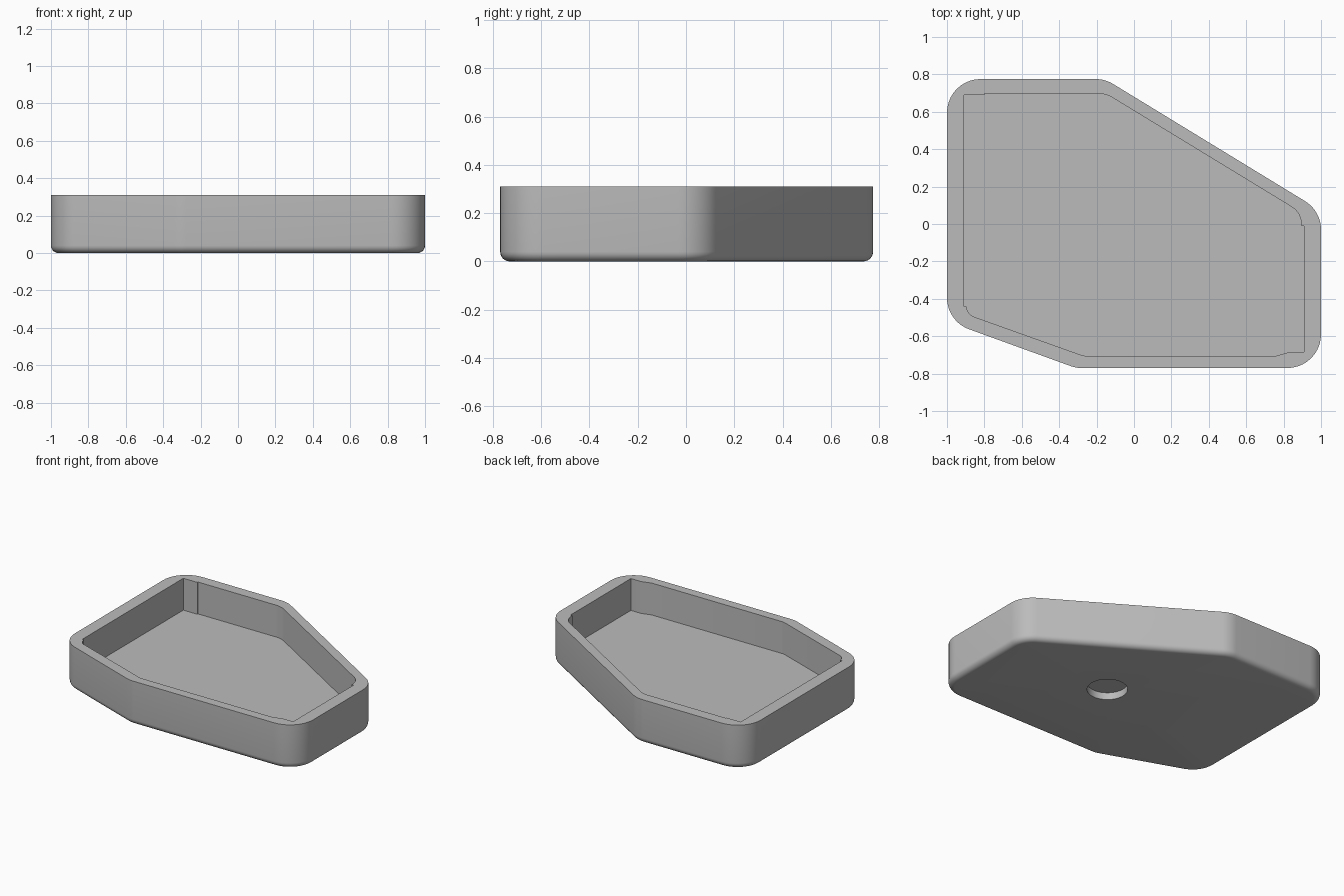
import bpy
import bmesh
import math
from mathutils import Vector

cube = bpy.data.objects.get("Cube")
if cube:
    bpy.data.objects.remove(cube, do_unlink=True)

HEIGHT, FLOOR, HOLE_DEPTH, EDGE = 0.31, 0.085, 0.05, 0.04

# Corners of each outline: x, y, corner radius
OUTER = [(-1, 0.775, 0.18), (-0.155, 0.775, 0.18), (1, 0.07, 0.18),
         (1, -0.77, 0.18), (-0.31, -0.77, 0.18), (-1, -0.52, 0.18)]
INNER = [(-0.91, 0.69, 0), (-0.8, 0.69, 0), (-0.8, 0.697, 0),
         (-0.15, 0.697, 0.15), (0.895, 0.06, 0.11), (0.895, -0.01, 0),
         (0.91, -0.01, 0), (0.91, -0.685, 0), (0.83, -0.685, 0),
         (0.76, -0.705, 0), (-0.27, -0.705, 0.1), (-0.895, -0.482, 0.06),
         (-0.895, -0.44, 0), (-0.91, -0.44, 0)]


def outline(corners, inset=0.0, steps=10):
    """Rounded outline; inset shrinks it by shrinking the corner arcs."""
    points = []
    for i, (x, y, r) in enumerate(corners):
        p = Vector((x, y, 0))
        if r == 0:
            points.append(p)
            continue
        nxt = corners[(i + 1) % len(corners)]
        a = (Vector((*corners[i - 1][:2], 0)) - p).normalized()
        b = (Vector((*nxt[:2], 0)) - p).normalized()
        half = a.angle(b) / 2
        centre = p + (a + b).normalized() * r / math.sin(half)
        reach = r / math.tan(half)
        start = (p + a * reach - centre).normalized()
        end = (p + b * reach - centre).normalized()
        points += [centre + start.slerp(end, k / steps) * (r - inset)
                   for k in range(steps + 1)]
    return points


bm = bmesh.new()


def ring(points, z):
    verts = [bm.verts.new((p.x, p.y, z)) for p in points]
    return verts


def wall(low, high):
    n = len(low)
    for i in range(n):
        j = (i + 1) % n
        bm.faces.new((low[i], low[j], high[j], high[i]))


def cap(*rings):
    """Fill one ring, or the flat area between two rings."""
    edges = []
    for verts in rings:
        for i, v in enumerate(verts):
            w = verts[(i + 1) % len(verts)]
            edges.append(bm.edges.get((v, w)) or bm.edges.new((v, w)))
    bmesh.ops.triangle_fill(bm, edges=edges, use_beauty=True,
                            normal=(0, 0, 1))


# Outer wall with rounded lower edge
outer = []
for k in range(7):
    t = k / 6 * math.pi / 2
    outer.append(ring(outline(OUTER, EDGE * (1 - math.sin(t))),
                      EDGE * (1 - math.cos(t))))
outer.append(ring(outline(OUTER), HEIGHT))
for low, high in zip(outer, outer[1:]):
    wall(low, high)

# Cavity, floor and rim
floor = ring(outline(INNER), FLOOR)
rim = ring(outline(INNER), HEIGHT)
wall(floor, rim)
cap(floor)
cap(outer[-1], rim)

# Blind round hole in the underside
circle = [Vector((0.16 + 0.13 * math.cos(a), -0.075 + 0.13 * math.sin(a), 0))
          for a in (k * math.tau / 48 for k in range(48))]
mouth, end = ring(circle, 0), ring(circle, HOLE_DEPTH)
wall(mouth, end)
cap(end)
cap(outer[0], mouth)

bmesh.ops.recalc_face_normals(bm, faces=bm.faces[:])
mesh = bpy.data.meshes.new("tray")
bm.to_mesh(mesh)
bm.free()

tray = bpy.data.objects.new("tray", mesh)
bpy.context.collection.objects.link(tray)

grey = bpy.data.materials.new("plain grey")
grey.use_nodes = True
colour = (0.5, 0.5, 0.5, 1)
grey.diffuse_color = colour
grey.node_tree.nodes["Principled BSDF"].inputs["Base Color"].default_value = colour
mesh.materials.append(grey)

bpy.ops.object.select_all(action="DESELECT")
tray.select_set(True)
bpy.context.view_layer.objects.active = tray
bpy.ops.object.shade_smooth_by_angle(angle=math.radians(30))
